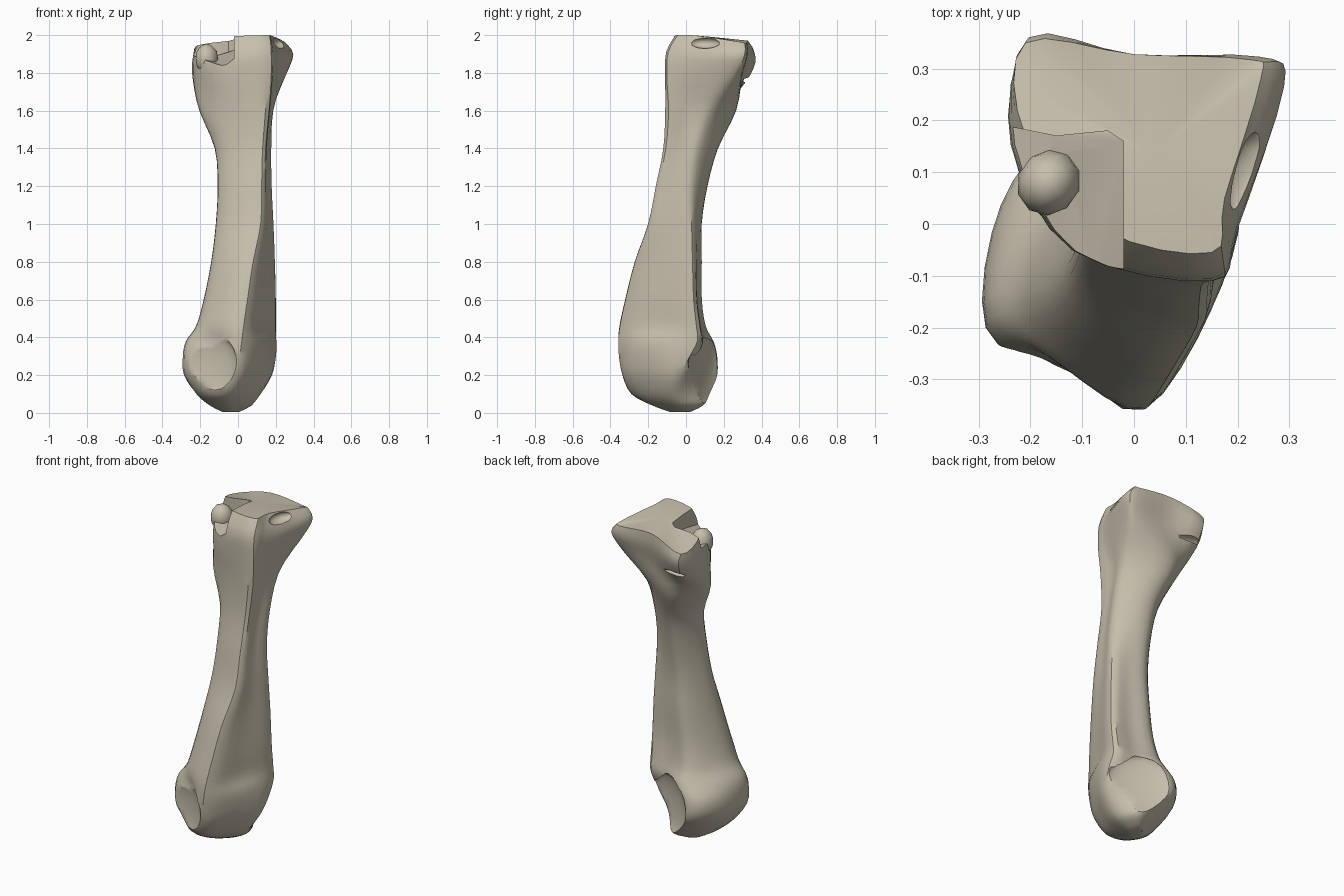
import bpy, bmesh, math
from mathutils import Vector, Matrix

default = bpy.data.objects.get("Cube")
if default:
    bpy.data.objects.remove(default, do_unlink=True)

bone_mat = bpy.data.materials.new("bone beige")
bone_mat.use_nodes = True
colour = (0.56, 0.52, 0.41, 1)
bone_mat.diffuse_color = colour
bone_mat.node_tree.nodes["Principled BSDF"].inputs["Base Color"].default_value = colour


def make_object(name, bm):
    bmesh.ops.recalc_face_normals(bm, faces=bm.faces)
    mesh = bpy.data.meshes.new(name)
    bm.to_mesh(mesh)
    bm.free()
    mesh.materials.append(bone_mat)
    obj = bpy.data.objects.new(name, mesh)
    bpy.context.collection.objects.link(obj)
    return obj


def spline(points, steps, closed):
    """Smooth curve that passes through every point."""
    count = len(points)
    pick = lambda i: points[i % count] if closed else points[max(0, min(count - 1, i))]
    result = []
    for i in range(count if closed else count - 1):
        a, b, c, d = (pick(i + k) for k in (-1, 0, 1, 2))
        for s in range(steps):
            t = s / steps
            result.append(b + (c - a) * t / 2
                          + (a * 2 - b * 5 + c * 4 - d) * t * t / 2
                          + (b * 3 - a - c * 3 + d) * t ** 3 / 2)
    if not closed:
        result.append(points[-1])
    return result


def section(z, outline, drops=(0,) * 8):
    """Ring of eight landmarks, each lowered by its own drop."""
    return [Vector((x, y, z - drop)) for (x, y), drop in zip(outline, drops)]


def shaft_section(z, left, right, front, back, ridge, corner):
    """Eight landmarks: ridge, keel side, back, left side and front face."""
    width, depth = right - left, back - front
    return section(z, [
        (ridge, front),
        (ridge + (right - ridge) * 0.6, front + depth * corner / 2),
        (right, front + depth * corner),
        (left + width * 0.67, back - depth * 0.05),
        (left + width * 0.33, back),
        (left + width * 0.08, front + depth * 0.74),
        (left, front + depth * 0.42),
        (left + (ridge - left) * 0.35, front + depth * 0.16),
    ])


# Lower end: a roller between two flat, tilted discs
sections = [
    section(0.004, [
        (-0.05, -0.08), (-0.03, -0.07), (0, -0.04), (0, -0.01),
        (-0.02, 0.02), (-0.06, 0), (-0.08, -0.03), (-0.07, -0.06)]),
    section(0.04, [
        (-0.05, -0.18), (0.02, -0.12), (0.07, -0.04), (0.06, 0.04),
        (0.01, 0.09), (-0.09, 0.03), (-0.15, -0.07), (-0.12, -0.15)]),
    section(0.1, [
        (-0.04, -0.285), (0.05, -0.19), (0.12, -0.06), (0.06, 0.07),
        (-0.03, 0.13), (-0.17, 0.03), (-0.22, -0.14), (-0.15, -0.26)]),
    section(0.2, [
        (0, -0.335), (0.11, -0.19), (0.18, -0.03), (0.05, 0.075),
        (-0.12, 0.165), (-0.245, 0.04), (-0.28, -0.19), (-0.14, -0.285)]),
    section(0.3, [
        (0.01, -0.355), (0.14, -0.18), (0.2, 0.02), (0.06, 0.085),
        (-0.13, 0.165), (-0.255, 0.035), (-0.285, -0.2), (-0.14, -0.285)]),
    section(0.38, [
        (0.02, -0.358), (0.15, -0.16), (0.2, 0.06), (0.06, 0.095),
        (-0.08, 0.145), (-0.225, 0.02), (-0.272, -0.18), (-0.13, -0.275)]),
]

# Shaft: height, left, right, front, back, ridge, depth of the back right corner
stations = [
    (0.46, -0.22, 0.2, -0.35, 0.1, 0.03, 0.9),
    (0.6, -0.18, 0.2, -0.32, 0.08, 0.05, 0.9),
    (0.8, -0.14, 0.195, -0.27, 0.08, 0.08, 0.87),
    (1.0, -0.115, 0.185, -0.2, 0.08, 0.12, 0.82),
    (1.2, -0.105, 0.175, -0.16, 0.11, 0.125, 0.7),
    (1.4, -0.12, 0.172, -0.12, 0.165, 0.13, 0.64),
    (1.6, -0.2, 0.18, -0.11, 0.26, 0.145, 0.66),
]
sections += [shaft_section(*s) for s in stations]

# Head, with its joint plate dropping towards the back corners
sections.append(section(1.78, [
    (0.15, -0.11), (0.19, -0.02), (0.25, 0.22), (0.2, 0.285),
    (0, 0.3), (-0.19, 0.31), (-0.235, 0.15), (-0.12, -0.05)],
    (0, 0, 0, 0, 0, 0.03, 0.02, 0)))
sections.append(section(1.91, [
    (0.15, -0.105), (0.2, 0), (0.29, 0.265), (0.245, 0.322),
    (0, 0.325), (-0.2, 0.36), (-0.235, 0.15), (-0.1, -0.05)],
    (0, 0, 0.01, 0.02, 0.02, 0.06, 0.04, 0.02)))
sections.append(section(2, [
    (0.15, -0.055), (0.175, 0.05), (0.245, 0.28), (0.22, 0.318),
    (0, 0.328), (-0.21, 0.35), (-0.21, 0.17), (-0.06, -0.01)],
    (0, 0.002, 0.035, 0.045, 0.03, 0.09, 0.05, 0.01)))

# Loft the landmarks lengthwise, then round every ring
tracks = [spline(list(track), 3, False) for track in zip(*sections)]
bm = bmesh.new()
rings = [[bm.verts.new(p) for p in spline(list(ring), 4, True)] for ring in zip(*tracks)]
for low, high in zip(rings, rings[1:]):
    for i in range(len(low)):
        j = (i + 1) % len(low)
        bm.faces.new((low[i], low[j], high[j], high[i]))
bm.faces.new(rings[0])
plate_centre = bm.verts.new((0.04, 0.14, 1.99))
for i, corner in enumerate(rings[-1]):
    bm.faces.new((rings[-1][i - 1], corner, plate_centre))
bone = make_object("bone_body", bm)


def ellipsoid(name, centre, radii, turn=0, tilt=0, detail=3):
    bm = bmesh.new()
    matrix = (Matrix.Translation(centre) @ Matrix.Rotation(math.radians(turn), 4, "Z")
              @ Matrix.Rotation(math.radians(tilt), 4, "X") @ Matrix.Diagonal((*radii, 1)))
    bmesh.ops.create_icosphere(bm, subdivisions=detail, radius=1, matrix=matrix)
    return make_object(name, bm)


def prism(name, outline, bottoms, top):
    """Upright block with its own floor height at every corner."""
    bm = bmesh.new()
    low = [bm.verts.new((x, y, z)) for (x, y), z in zip(outline, bottoms)]
    high = [bm.verts.new((x, y, top)) for x, y in outline]
    bm.faces.new(low)
    bm.faces.new(high)
    for i in range(len(low)):
        j = (i + 1) % len(low)
        bm.faces.new((low[i], low[j], high[j], high[i]))
    bmesh.ops.triangulate(bm, faces=bm.faces)
    return make_object(name, bm)


def combine(tool, operation):
    tool.hide_render = True
    bpy.context.view_layer.objects.active = bone
    mod = bone.modifiers.new(tool.name, "BOOLEAN")
    mod.operation, mod.object, mod.solver = operation, tool, "EXACT"
    bpy.ops.object.modifier_apply(modifier=mod.name)
    bpy.data.objects.remove(tool, do_unlink=True)


# Hollow beside the top joint plate, with a small knob standing in it
combine(prism("head_hollow",
              [(-0.02, 0.16), (-0.05, 0.18), (-0.15, 0.17), (-0.3, 0.2),
               (-0.3, -0.12), (-0.07, -0.12), (-0.02, -0.12)],
              [1.92, 1.91, 1.88, 1.9, 1.88, 1.83, 1.87], 2.1), "DIFFERENCE")
combine(ellipsoid("head_knob", (-0.165, 0.08, 1.875), (0.06, 0.065, 0.08), -35, 0, 2), "UNION")

# Notch on the keel side of the head and slit under its back corner
combine(ellipsoid("side_notch", (0.225, 0.1, 1.96), (0.05, 0.085, 0.032), -18, 0, 2), "DIFFERENCE")
combine(ellipsoid("back_slit", (-0.14, 0.335, 1.765), (0.1, 0.05, 0.014), 0, 10, 2), "DIFFERENCE")

# Shallow dishes in the two discs of the lower end
combine(ellipsoid("front_dish", (-0.14, -0.305, 0.25), (0.15, 0.035, 0.175), -24), "DIFFERENCE")
combine(ellipsoid("back_dish", (0.045, 0.1, 0.22), (0.19, 0.035, 0.18), -27), "DIFFERENCE")

# Smooth shading with crisp rims
bpy.ops.object.select_all(action="DESELECT")
bone.select_set(True)
bpy.context.view_layer.objects.active = bone
bpy.ops.object.shade_smooth_by_angle(angle=math.radians(35))
